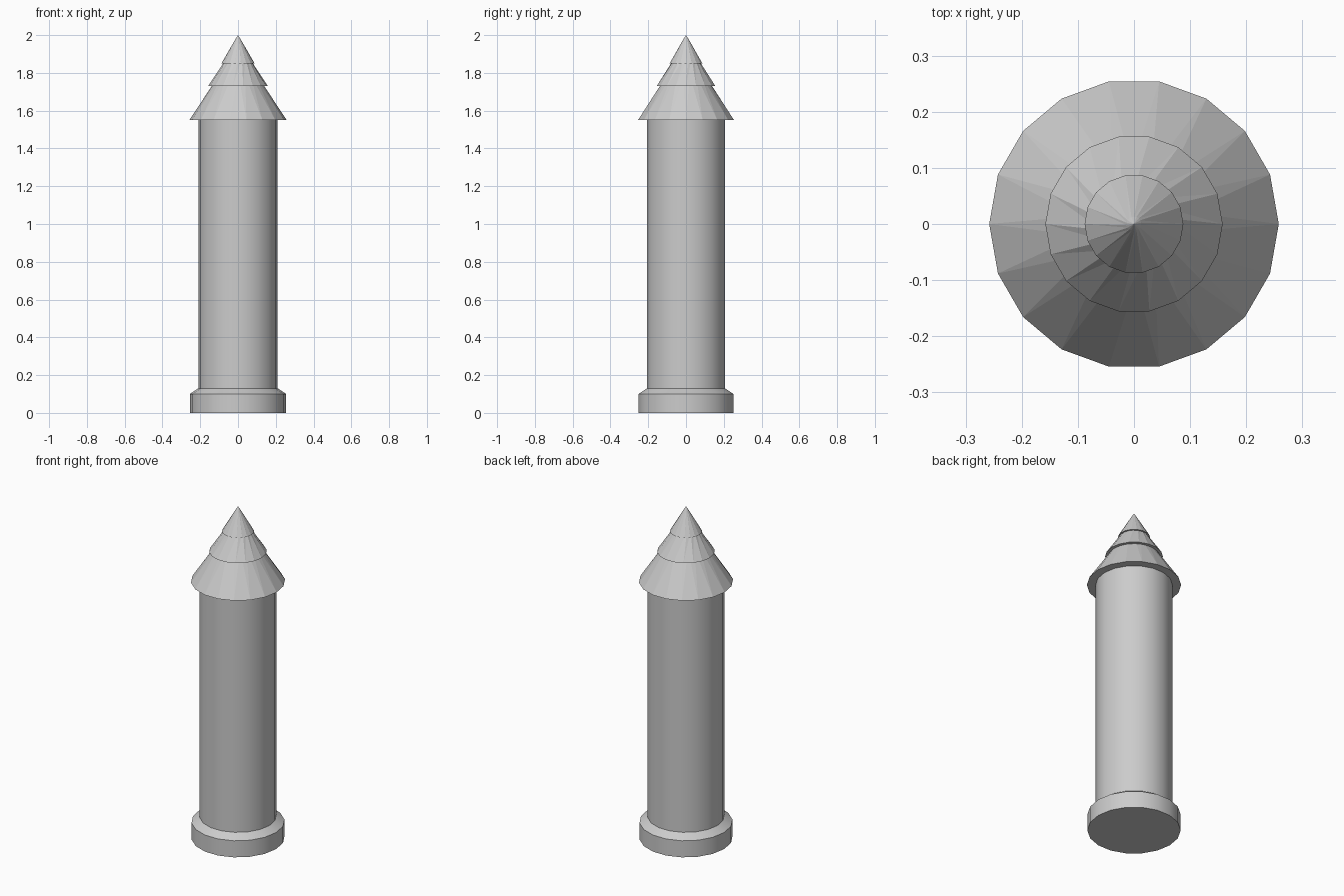
import bpy, bmesh
from math import cos, sin, pi, radians

if "Cube" in bpy.data.objects:
    bpy.data.objects.remove(bpy.data.objects["Cube"])

N = 18  # sides all round


def lathe(name, rings, smooth=False):
    """Closed solid from rings of (radius, z, twist in degrees); radius 0 is a point."""
    bm = bmesh.new()
    loops = []
    for r, z, tw in rings:
        if r == 0:
            loops.append([bm.verts.new((0, 0, z))])
        else:
            loops.append([bm.verts.new((r * cos(2 * pi * i / N + radians(tw)),
                                        r * sin(2 * pi * i / N + radians(tw)), z))
                          for i in range(N)])
    for a, b in zip(loops, loops[1:]):
        for i in range(N):
            j = (i + 1) % N
            if len(b) == 1:
                bm.faces.new((a[i], a[j], b[0]))
            elif smooth:
                bm.faces.new((a[i], a[j], b[j], b[i]))
            else:  # wide outer triangle and thin inner sliver
                bm.faces.new((a[i], a[j], b[i]))
                bm.faces.new((a[j], b[j], b[i]))
    bm.faces.new(loops[0][::-1])
    if len(loops[-1]) > 1:
        bm.faces.new(loops[-1])
    me = bpy.data.meshes.new(name)
    bm.to_mesh(me)
    bm.free()
    ob = bpy.data.objects.new(name, me)
    bpy.context.collection.objects.link(ob)
    if smooth:
        bpy.ops.object.select_all(action='DESELECT')
        ob.select_set(True)
        bpy.context.view_layer.objects.active = ob
        bpy.ops.object.shade_smooth_by_angle(angle=radians(30))
    return ob


# Plinth with sloped shoulder, and the tower shaft
lathe("base", [(0.255, 0, 0), (0.255, 0.10, 0), (0.21, 0.13, 0)], True)
lathe("shaft", [(0.21, 0.12, 0), (0.21, 1.555, 0)], True)

# Three twisted roof tiers
lathe("roof_lower", [(0.258, 1.55, 0), (0.10, 1.79, 12)])
lathe("roof_middle", [(0.158, 1.73, 0), (0.06, 1.88, 30)])
lathe("roof_top", [(0.088, 1.85, 0), (0.013, 1.98, 30), (0, 2.0, 0)])
